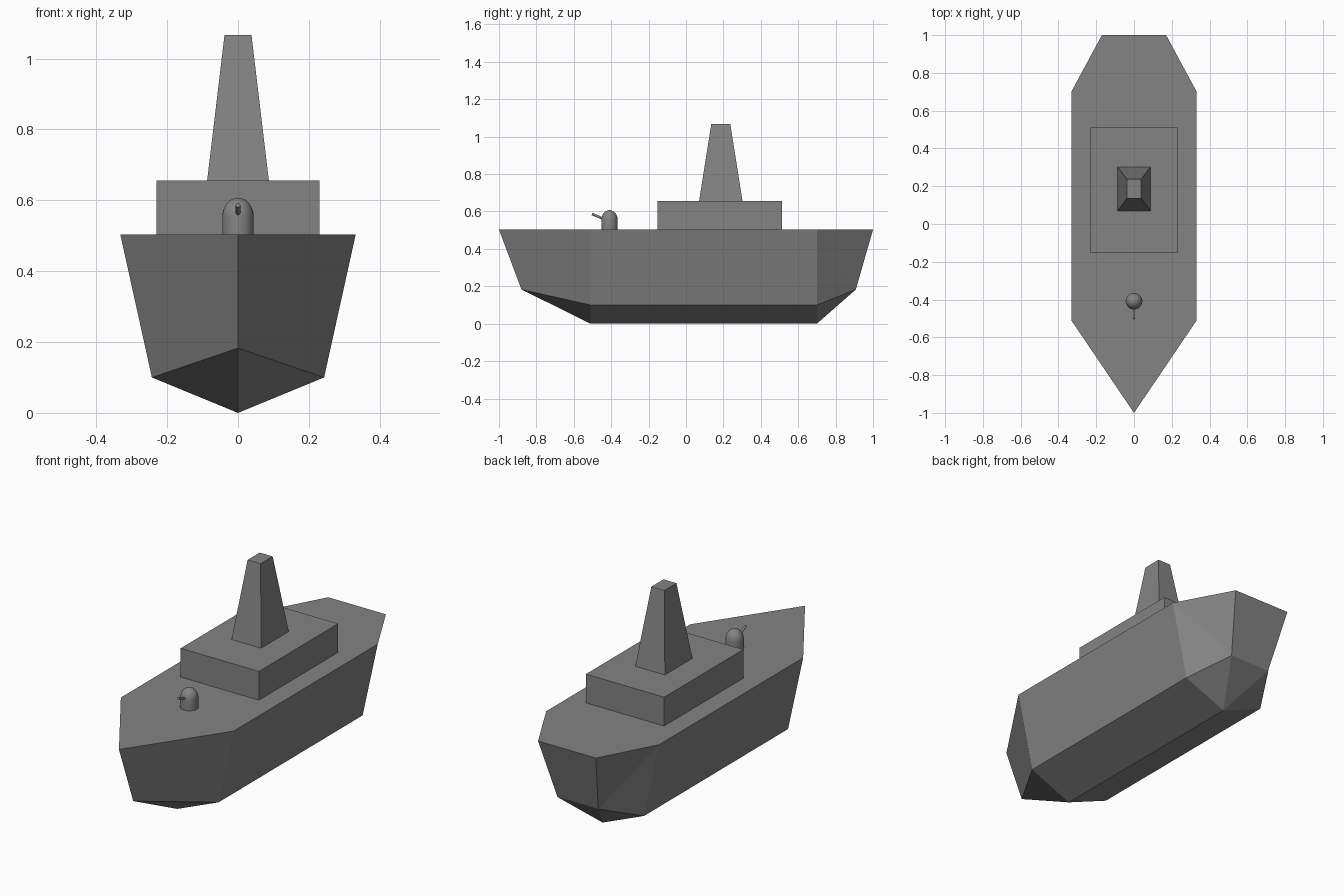
import bpy, bmesh
from math import sin, cos, pi
from mathutils import Vector

if "Cube" in bpy.data.objects:
    bpy.data.objects.remove(bpy.data.objects["Cube"])

# Dark grey paint shared by all parts
paint = bpy.data.materials.new("dark_grey")
paint.diffuse_color = (.23, .23, .23, 1)
paint.use_nodes = True
paint.node_tree.nodes["Principled BSDF"].inputs["Base Color"].default_value = paint.diffuse_color


def make_object(name, verts, faces):
    mesh = bpy.data.meshes.new(name)
    bm = bmesh.new()
    vs = [bm.verts.new(v) for v in verts]
    for f in faces:
        bm.faces.new([vs[i] for i in f])
    bmesh.ops.recalc_face_normals(bm, faces=bm.faces)
    bm.to_mesh(mesh)
    bm.free()
    mesh.materials.append(paint)
    obj = bpy.data.objects.new(name, mesh)
    bpy.context.collection.objects.link(obj)
    return obj


def frustum(name, bottom, top):
    """Box between two rectangles given as (half_x, y0, y1, z)."""
    verts = [(x, y, z) for hx, y0, y1, z in (bottom, top)
             for x, y in ((-hx, y0), (hx, y0), (hx, y1), (-hx, y1))]
    faces = [(3, 2, 1, 0), (4, 5, 6, 7)]
    faces += [(i, (i + 1) % 4, (i + 1) % 4 + 4, i + 4) for i in range(4)]
    return make_object(name, verts, faces)


def smooth(obj):
    bpy.ops.object.select_all(action='DESELECT')
    obj.select_set(True)
    bpy.context.view_layer.objects.active = obj
    bpy.ops.object.shade_smooth_by_angle()


# Hull: centre-line points, then right-side points and their mirror
centre = [(0, -1, .503), (0, -.88, .183), (0, -.51, 0), (0, .7, 0)]
side = [(.332, -.51, .503), (.332, .7, .503), (.17, 1, .503),   # deck edge
        (.12, .908, .183), (.243, .7, .1), (.243, -.51, .1)]    # stern foot, chine
verts = centre + side + [(-x, y, z) for x, y, z in side]
half = [(0, 4, 9, 1), (1, 9, 2), (4, 5, 8, 9), (9, 8, 3, 2),
        (5, 6, 7), (5, 7, 8), (8, 7, 3)]
faces = half + [tuple(i + 6 if i > 3 else i for i in f) for f in half]
faces += [(0, 4, 5, 6, 12, 11, 10), (6, 7, 13, 12), (7, 13, 3)]  # deck, transom
make_object("hull", verts, faces)

# Superstructure and tower
frustum("bridge", (.23, -.153, .512, .503), (.23, -.153, .512, .656))
frustum("tower", (.087, .07, .302, .656), (.038, .135, .237, 1.067))

# Gun turret: a domed cylinder spun from a profile
R, TY, ZB, ZC, H, N = .044, -.409, .503, .554, .053, 32
profile = [(R, ZB)] + [(R * cos(a * pi / 16), ZC + H * sin(a * pi / 16)) for a in range(8)]
verts = [(r * cos(2 * pi * i / N), TY + r * sin(2 * pi * i / N), z)
         for r, z in profile for i in range(N)]
verts.append((0, TY, ZC + H))
faces = [tuple(range(N))]
for k in range(len(profile) - 1):
    faces += [(k * N + i, k * N + (i + 1) % N, (k + 1) * N + (i + 1) % N, (k + 1) * N + i)
              for i in range(N)]
last = (len(profile) - 1) * N
faces += [(last + i, last + (i + 1) % N, len(verts) - 1) for i in range(N)]
smooth(make_object("gun_turret", verts, faces))

# Gun barrel, tilted upward towards the bow
start, tip = Vector((0, -.42, .552)), Vector((0, -.502, .586))
bpy.ops.mesh.primitive_cylinder_add(vertices=16, radius=.0065, depth=(tip - start).length,
                                    location=(start + tip) / 2,
                                    rotation=(tip - start).to_track_quat('Z', 'Y').to_euler())
barrel = bpy.context.object
barrel.name = "gun_barrel"
barrel.data.materials.append(paint)
smooth(barrel)
